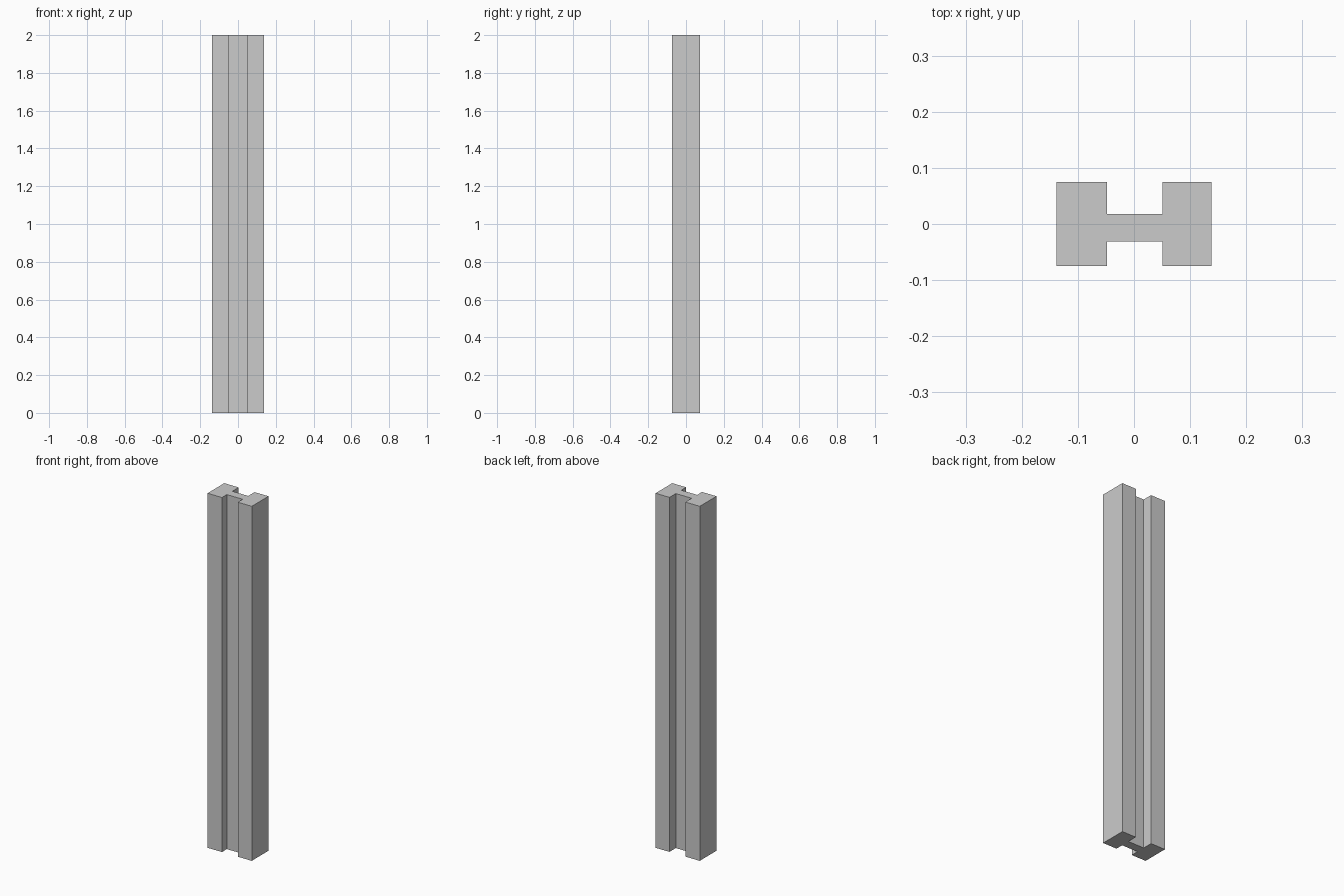
import bpy
import bmesh

if "Cube" in bpy.data.objects:
    bpy.data.objects.remove(bpy.data.objects["Cube"])

HEIGHT = 2.0
HALF_X, HALF_Y = 0.138, 0.0745       # outer half sizes
WEB_LEFT, WEB_RIGHT = -0.048, 0.051  # groove walls
WEB_FRONT, WEB_BACK = -0.031, 0.018  # groove floors


def extrude_profile(name, points, height):
    """Make a closed prism from a flat outline."""
    bm = bmesh.new()
    base = bm.faces.new([bm.verts.new((x, y, 0)) for x, y in points])
    result = bmesh.ops.extrude_face_region(bm, geom=[base], use_keep_orig=True)
    top = [v for v in result["geom"] if isinstance(v, bmesh.types.BMVert)]
    bmesh.ops.translate(bm, verts=top, vec=(0, 0, height))
    bmesh.ops.recalc_face_normals(bm, faces=bm.faces)
    mesh = bpy.data.meshes.new(name)
    bm.to_mesh(mesh)
    bm.free()
    obj = bpy.data.objects.new(name, mesh)
    bpy.context.collection.objects.link(obj)
    return obj


# H-shaped outline: two thick flanges joined by a thin web
profile = [
    (-HALF_X, -HALF_Y), (WEB_LEFT, -HALF_Y), (WEB_LEFT, WEB_FRONT),
    (WEB_RIGHT, WEB_FRONT), (WEB_RIGHT, -HALF_Y), (HALF_X, -HALF_Y),
    (HALF_X, HALF_Y), (WEB_RIGHT, HALF_Y), (WEB_RIGHT, WEB_BACK),
    (WEB_LEFT, WEB_BACK), (WEB_LEFT, HALF_Y), (-HALF_X, HALF_Y),
]

# Slotted fence post
extrude_profile("slotted_post", profile, HEIGHT)
